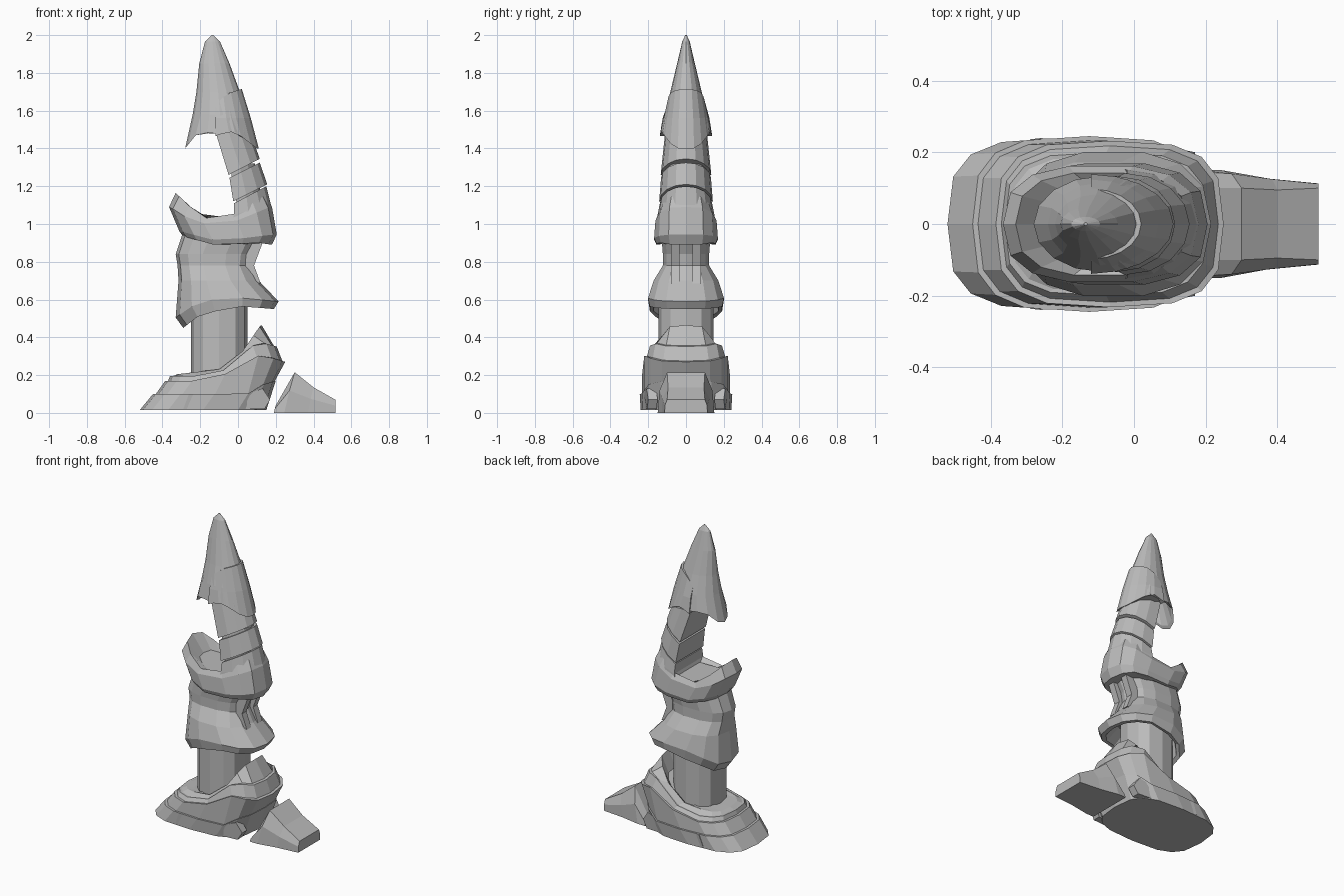
import bpy, bmesh, math

grey = bpy.data.materials.new("plain grey")
grey.diffuse_color = (0.5, 0.5, 0.5, 1)


def finish(name, bm):
    bmesh.ops.recalc_face_normals(bm, faces=bm.faces)
    me = bpy.data.meshes.new(name)
    bm.to_mesh(me)
    bm.free()
    me.materials.append(grey)
    ob = bpy.data.objects.new(name, me)
    bpy.context.collection.objects.link(ob)
    return ob


def height(edge, x):
    """Height of a rim at x, from a number or a side-view polyline."""
    if not isinstance(edge, list):
        return edge
    if x <= edge[0][0]:
        return edge[0][1]
    for (xa, za), (xb, zb) in zip(edge, edge[1:]):
        if x <= xb:
            return za + (zb - za) * (x - xa) / (xb - xa)
    return edge[-1][1]


def skin(name, rows):
    """Bridge closed point loops and cap both ends."""
    bm = bmesh.new()
    loops = [[bm.verts.new(p) for p in row] for row in rows]
    for a, b in zip(loops, loops[1:]):
        for i in range(len(a)):
            j = (i + 1) % len(a)
            bm.faces.new((a[i], a[j], b[j], b[i]))
    bm.faces.new(loops[0])
    bm.faces.new(loops[-1])
    return finish(name, bm)


def loft(name, rings, n=14, power=1.0, half=False):
    """Rings are (back x, front x, half width, rim height)."""
    rows = []
    for x0, x1, w, edge in rings:
        row = []
        for i in range(n):
            a = math.pi * (i / (n - 1) - 0.5) if half else 2 * math.pi * i / n
            c, s = math.cos(a), math.sin(a)
            c = math.copysign(abs(c) ** power, c) if abs(c) > 1e-6 else 0
            s = math.copysign(abs(s) ** power, s) if abs(s) > 1e-6 else 0
            x = x0 + (x1 - x0) * c if half else (x0 + x1) / 2 + (x1 - x0) / 2 * c
            row.append((x, w * s, height(edge, x)))
        rows.append(row)
    return skin(name, rows)


# Foot shell with stepped bands rising toward the instep
low = [(-0.45, 0.10), (0.05, 0.10), (0.13, 0.15), (0.2, 0.17)]
mid = [(-0.38, 0.17), (-0.14, 0.17), (0.0, 0.24), (0.12, 0.31), (0.25, 0.27)]
step = [(-0.36, 0.195), (-0.13, 0.195), (0.0, 0.27), (0.1, 0.38), (0.21, 0.35)]
rim = [(-0.32, 0.205), (-0.1, 0.23), (0.02, 0.32), (0.12, 0.465)]
loft("foot_shell", [
    (-0.52, 0.15, 0.24, 0.015), (-0.45, 0.20, 0.245, low),
    (-0.435, 0.195, 0.233, low), (-0.385, 0.25, 0.232, mid),
    (-0.37, 0.235, 0.218, mid), (-0.36, 0.205, 0.2, step),
    (-0.345, 0.19, 0.19, step), (-0.32, 0.125, 0.155, rim),
    (-0.27, 0.08, 0.14, [(-0.25, 0.21), (-0.05, 0.23), (0.08, 0.36)]),
], n=16, power=0.62)

# Raised side plates along the sole
for side, tag in ((1, "left"), (-1, "right")):
    outline = [(-0.29, 0.02), (0.14, 0.02), (0.17, 0.07), (0.13, 0.13),
               (0.05, 0.10), (-0.26, 0.10)]
    def wall(x):
        return height([(-0.3, 0.235), (-0.2, 0.246), (-0.06, 0.246), (0.17, 0.2)], x)
    skin(tag + "_sole_plate", [[(x, side * (wall(x) - d), z) for x, z in outline]
                               for d in (0.05, 0.0)])

# Toe cap: (bottom x, top x, bottom, middle and top half width, top z)
toe = [(0.19, 0.20, 0.15, 0.145, 0.10, 0.04), (0.245, 0.3, 0.15, 0.14, 0.10, 0.215),
       (0.37, 0.40, 0.127, 0.125, 0.095, 0.135), (0.515, 0.515, 0.113, 0.112, 0.1, 0.07)]
rows = []
for xb, xt, wb, wm, wt, z in toe:
    side = [(xb, wb, 0.0), ((xb + xt) / 2, wm, z * 0.55), (xt, wt, z)]
    rows.append(side + [(x, -y, zz) for x, y, zz in reversed(side)])
skin("toe_cap", rows)

# Leg column
loft("leg_column", [(-0.25, 0.05, 0.145, 0.18), (-0.25, 0.05, 0.145, 0.66)],
     n=12, power=0.8)

# Flared shin guard, hollow below
hem = [(-0.29, 0.45), (-0.2, 0.52), (0.0, 0.565), (0.19, 0.55)]
fold = [(-0.33, 0.505), (-0.2, 0.595), (0.0, 0.61), (0.21, 0.59)]
loft("shin_guard", [
    (-0.25, 0.07, 0.14, 0.66), (-0.27, 0.16, 0.175, hem), (-0.29, 0.19, 0.195, hem),
    (-0.33, 0.215, 0.205, fold), (-0.315, 0.11, 0.175, 0.70),
    (-0.32, 0.07, 0.125, 0.78), (-0.33, 0.08, 0.125, 0.84),
    (-0.29, 0.14, 0.135, 0.96),
], n=14, power=0.8)

# Two bars framing the ankle joint on the front of the shin
for side, tag in ((1, "left"), (-1, "right")):
    ys = (side * 0.035, side * 0.08)
    bar = [(0.04, 0.70), (0.12, 0.685), (0.085, 0.78), (0.13, 0.90), (0.04, 0.90)]
    skin(tag + "_front_bar", [[(x, y, z) for x, z in bar] for y in ys])

# Collar with a raised flap at the back
under = [(-0.29, 0.935), (-0.09, 0.88), (0.08, 0.905), (0.18, 0.89)]
belt = [(-0.30, 0.96), (-0.09, 0.905), (0.06, 0.93), (0.20, 0.945)]
lip = [(-0.36, 1.09), (-0.25, 1.02), (-0.1, 0.985), (0.0, 1.02), (0.17, 1.09)]
top = [(-0.33, 1.165), (-0.2, 1.04), (-0.1, 1.015), (-0.02, 1.05), (0.14, 1.15)]
dish = [(-0.24, 1.06), (-0.1, 1.0), (0.1, 1.06)]
loft("collar", [
    (-0.27, 0.14, 0.14, under), (-0.29, 0.18, 0.16, under),
    (-0.31, 0.205, 0.172, belt), (-0.365, 0.18, 0.165, lip),
    (-0.33, 0.15, 0.145, top), (-0.25, 0.12, 0.11, dish),
], n=14, power=0.75)

# Overlapping neck bands, flat at the back
loft("lower_neck_band", [
    (-0.05, 0.20, 0.165, 0.96), (-0.02, 0.175, 0.15, [(-0.02, 1.05), (0.17, 1.10)]),
    (-0.02, 0.15, 0.138, [(-0.02, 1.11), (0.15, 1.20)])], n=9, half=True)
loft("middle_neck_band", [
    (-0.025, 0.155, 0.142, [(-0.025, 1.12), (0.155, 1.21)]),
    (-0.045, 0.115, 0.132, [(-0.045, 1.245), (0.115, 1.325)])], n=9, half=True)
loft("neck_core", [
    (-0.01, 0.13, 0.12, 1.12), (-0.045, 0.09, 0.115, 1.32)], n=9, half=True)
loft("upper_neck_band", [
    (-0.05, 0.115, 0.134, [(-0.05, 1.26), (0.115, 1.345)]),
    (-0.12, 0.05, 0.11, [(-0.12, 1.49), (0.05, 1.53)]),
    (-0.14, 0.0, 0.08, 1.6)], n=9, half=True)

# Pointed cap with a notched rim, hollow below
notch = [(-0.28, 1.4), (-0.2, 1.5), (-0.12, 1.465), (-0.03, 1.5), (0.1, 1.4)]
loft("pointed_cap", [
    (-0.14, -0.13, 0.004, 2.0), (-0.175, -0.095, 0.02, 1.965),
    (-0.205, -0.045, 0.047, 1.85), (-0.22, 0.01, 0.083, 1.70),
    (-0.24, 0.05, 0.115, 1.58), (-0.28, 0.10, 0.134, notch),
    (-0.265, 0.09, 0.122, notch), (-0.2, 0.0, 0.08, 1.62),
], n=16)

# Raised plate over the front of the cap
loft("cap_front_plate", [
    (-0.12, 0.01, 0.085, [(-0.12, 1.63), (-0.06, 1.69), (0.02, 1.715)]),
    (-0.12, 0.02, 0.098, [(-0.12, 1.63), (-0.06, 1.69), (0.02, 1.715)]),
    (-0.12, 0.068, 0.124, 1.56),
    (-0.12, 0.11, 0.139, notch),
    (-0.10, 0.095, 0.122, notch),
], n=11, half=True)
